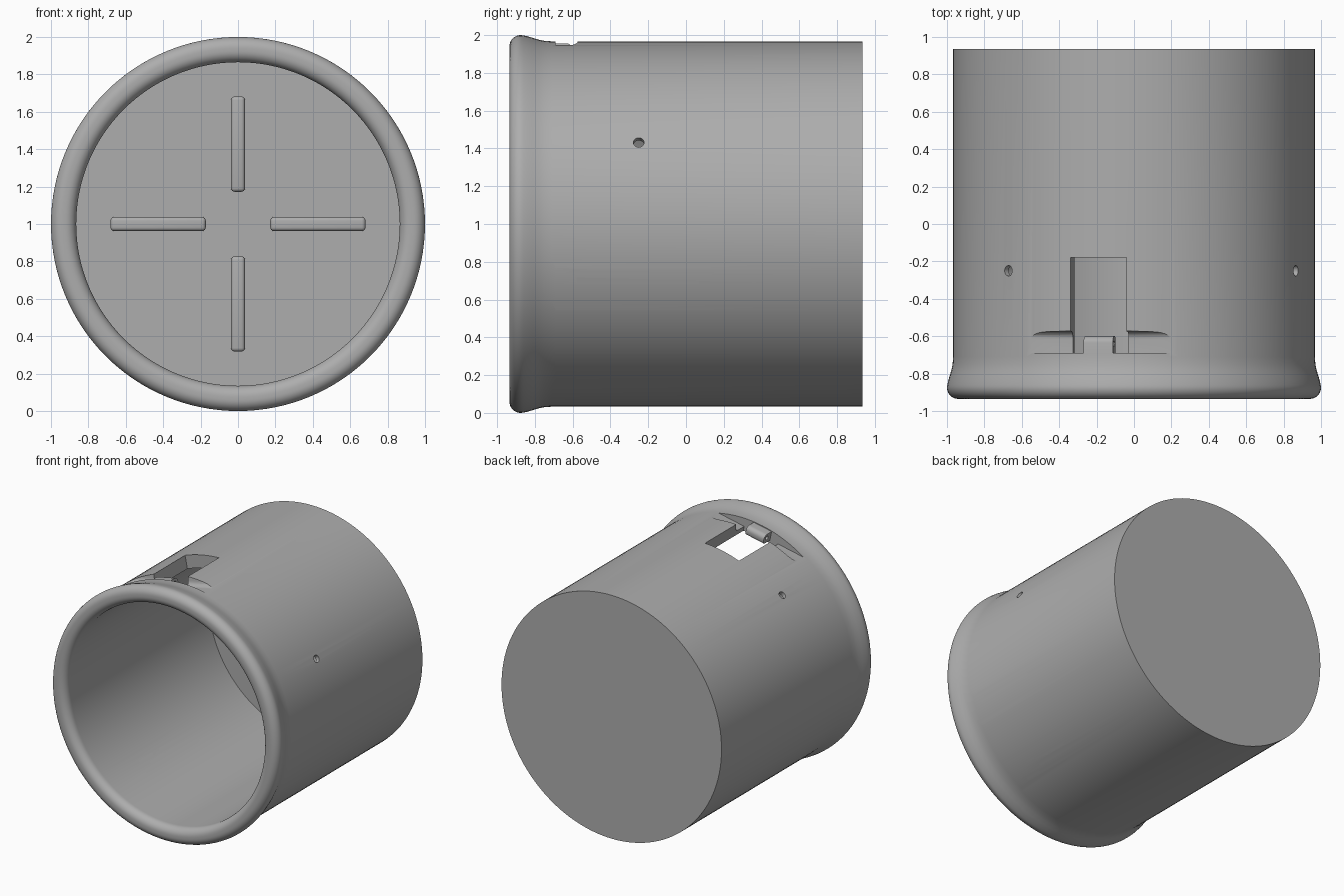
import bpy, bmesh, math
from mathutils import Matrix, Vector

if "Cube" in bpy.data.objects:
    bpy.data.objects.remove(bpy.data.objects["Cube"], do_unlink=True)

grey = bpy.data.materials.new("plain grey")
grey.use_nodes = True
COLOUR = (0.42, 0.42, 0.42, 1)
grey.diffuse_color = COLOUR
grey.node_tree.nodes["Principled BSDF"].inputs["Base Color"].default_value = COLOUR

CENTRE = Matrix.Translation((0, 0, 1))
OUTER, INNER, FLOOR, BACK = 0.967, 0.865, 0.87, 0.935


def make(name, bm):
    bmesh.ops.recalc_face_normals(bm, faces=bm.faces)
    mesh = bpy.data.meshes.new(name)
    bm.to_mesh(mesh)
    bm.free()
    ob = bpy.data.objects.new(name, mesh)
    mesh.materials.append(grey)
    bpy.context.collection.objects.link(ob)
    return ob


def frame(degrees):
    """Local axes: x along the tangent, y along the cup, z outward."""
    a = math.radians(degrees)
    c, s = math.cos(a), math.sin(a)
    return CENTRE @ Matrix(((s, 0, c, 0), (0, 1, 0, 0), (-c, 0, s, 0), (0, 0, 0, 1)))


def prism(name, profile, half, degrees):
    """Extrude a (y, radius) profile along the tangent."""
    bm = bmesh.new()
    face = bm.faces.new([bm.verts.new((-half, y, r)) for y, r in profile])
    new = bmesh.ops.extrude_face_region(bm, geom=[face])["geom"]
    bmesh.ops.translate(bm, vec=(2 * half, 0, 0),
                        verts=[v for v in new if isinstance(v, bmesh.types.BMVert)])
    bm.transform(frame(degrees))
    return make(name, bm)


def rod(name, radius, low, high, matrix, sides=32):
    bm = bmesh.new()
    bmesh.ops.create_cone(bm, cap_ends=True, segments=sides, radius1=radius, radius2=radius,
                          depth=high - low, matrix=Matrix.Translation((0, 0, (low + high) / 2)))
    bm.transform(matrix)
    return make(name, bm)


def cut(target, cutters):
    for cutter in cutters:
        cutter.hide_render = True
        mod = target.modifiers.new("cut", 'BOOLEAN')
        mod.operation, mod.solver, mod.object = 'DIFFERENCE', 'EXACT', cutter
    bpy.context.view_layer.update()
    done = target.evaluated_get(bpy.context.evaluated_depsgraph_get())
    mesh = bpy.data.meshes.new_from_object(done)
    target.modifiers.clear()
    target.data = mesh
    for cutter in cutters:
        bpy.data.objects.remove(cutter, do_unlink=True)


def smooth(ob, angle=30):
    bpy.ops.object.select_all(action='DESELECT')
    ob.select_set(True)
    bpy.context.view_layer.objects.active = ob
    bpy.ops.object.shade_smooth_by_angle(angle=math.radians(angle))


def arc(cy, cr, radius, start, end, steps):
    """Points of an arc in the (y, radius) plane."""
    angles = [math.radians(start + (end - start) * i / steps) for i in range(steps + 1)]
    return [(cy + radius * math.cos(a), cr + radius * math.sin(a)) for a in angles]


# Cup body: lathed wall with a rounded lip and a closed back
lip = [(-0.867, INNER)] + arc(-0.875, 0.925, 0.06, 270, 180, 8)
lip += arc(-0.875, 0.94, 0.06, 180, 75, 10)
lip += [(-0.84, 0.994), (-0.81, 0.985), (-0.78, 0.976), (-0.75, 0.97), (-0.71, OUTER)]
profile = [(FLOOR, 0), (FLOOR, INNER)] + lip + [(BACK, OUTER), (BACK, 0)]
bm = bmesh.new()
verts = [bm.verts.new((r, y, 0)) for y, r in profile]
edges = [bm.edges.new(pair) for pair in zip(verts, verts[1:])]
bmesh.ops.spin(bm, geom=verts + edges, cent=(0, 0, 0), axis=(0, 1, 0),
               angle=math.tau, steps=128, use_merge=True)
bmesh.ops.remove_doubles(bm, verts=bm.verts, dist=0.0005)
bm.transform(CENTRE)
body = make("cup_body", bm)

# Latch pockets: a shallow flat groove and a window through the wall
LATCHES = (101.5, 217, 323)
groove = [(-0.69, 1.1), (-0.69, 0.889)] + arc(-0.615, 0.929, 0.04, 270, 360, 6) + [(-0.57, 0.97), (-0.57, 1.1)]
window = [(-0.69, 0.7), (-0.69, 1.1), (-0.18, 1.1), (-0.18, 0.7)]
cutters = []
for angle in LATCHES:
    cutters.append(prism("groove_cutter", groove, 0.5, angle))
    cutters.append(prism("window_cutter", window, 0.152, angle))

# Screw holes, counterbored from inside
for angle in (26.5, 134, 234, 306):
    at = frame(angle) @ Matrix.Translation((0, -0.25, 0))
    cutters.append(rod("hole_cutter", 0.028, 0.7, 1.1, at))
    cutters.append(rod("counterbore_cutter", 0.065, 0.7, 0.935, at))
cut(body, cutters)
smooth(body)

# Hinge lugs with a pin hole, one in each window
lug_shape = [(-0.70, 0.885)] + arc(-0.625, 0.91, 0.025, 270, 360, 4)
lug_shape += arc(-0.635, 0.925, 0.035, 0, 90, 6) + [(-0.70, 0.96)]
for number, angle in enumerate(LATCHES, 1):
    lug = prism(f"hinge_lug_{number}", lug_shape, 0.08, angle)
    along = frame(angle) @ Matrix.Translation((0, -0.64, 0.925)) @ Matrix.Rotation(math.pi / 2, 4, 'Y')
    cut(lug, [rod("pin_cutter", 0.016, -0.2, 0.2, along, 20)])
    smooth(lug)

# Four rounded ribs on the floor inside
for number in range(4):
    bm = bmesh.new()
    bmesh.ops.create_cube(bm, size=1)
    bmesh.ops.scale(bm, vec=(0.075, 0.07, 0.51), verts=bm.verts)
    bmesh.ops.bevel(bm, geom=bm.edges[:], offset=0.02, segments=4, profile=0.5, affect='EDGES')
    bmesh.ops.translate(bm, vec=(0, FLOOR - 0.015, 0.427), verts=bm.verts)
    bm.transform(frame(90 * number))
    smooth(make(f"floor_rib_{number + 1}", bm), 40)
